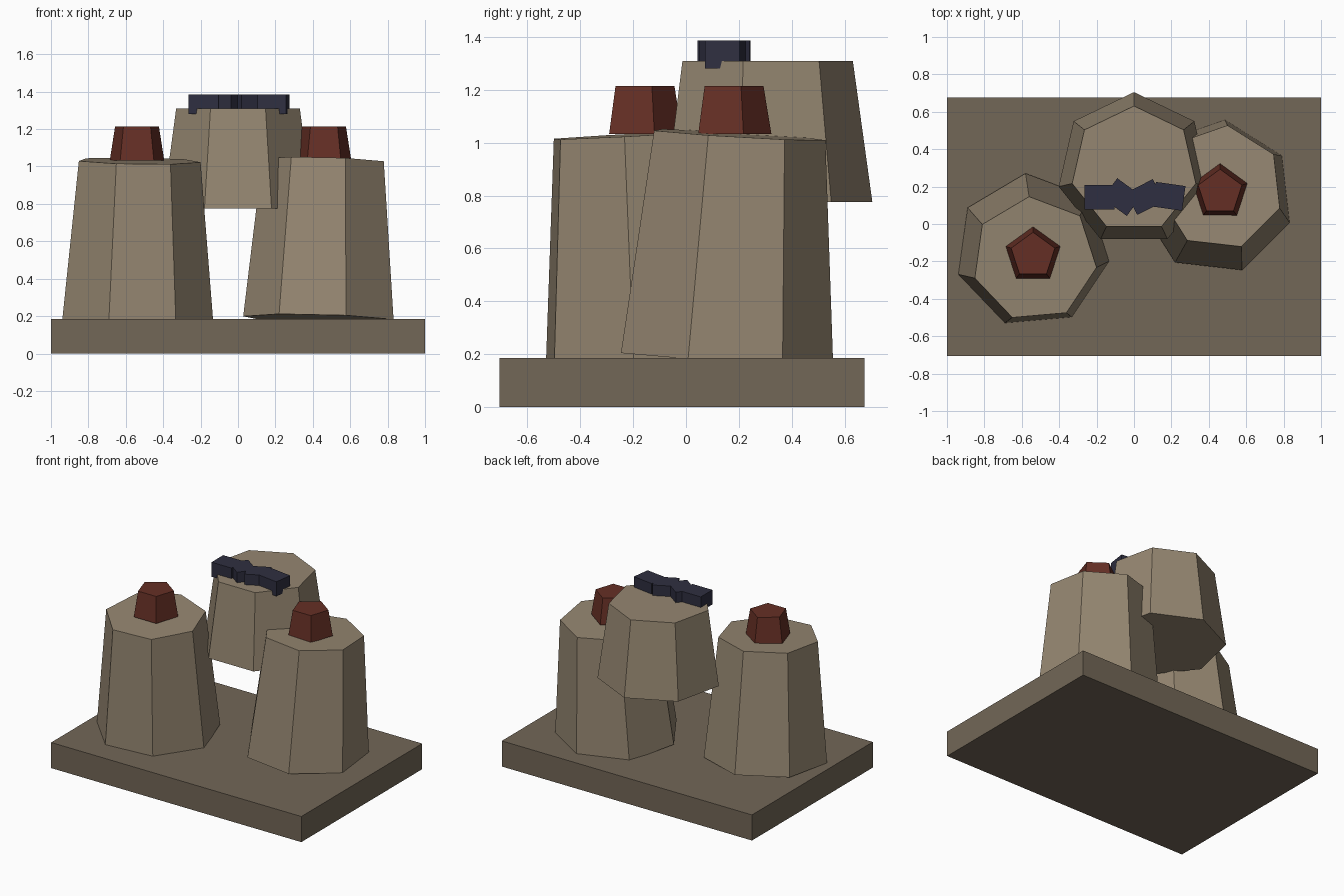
import bpy
from math import cos, sin, radians, tau
from mathutils import Vector

if "Cube" in bpy.data.objects:
    bpy.data.objects.remove(bpy.data.objects["Cube"])


def material(name, rgb):
    m = bpy.data.materials.new(name)
    m.diffuse_color = (*rgb, 1)
    m.use_nodes = True
    m.node_tree.nodes["Principled BSDF"].inputs["Base Color"].default_value = m.diffuse_color
    return m


stone = material("stone", (0.30, 0.24, 0.165))
dark_stone = material("dark_stone", (0.17, 0.135, 0.095))
red = material("red", (0.13, 0.028, 0.018))
navy = material("navy", (0.028, 0.028, 0.052))


def add_mesh(name, verts, faces, mat):
    me = bpy.data.meshes.new(name)
    me.from_pydata(verts, [], faces)
    me.materials.append(mat)
    ob = bpy.data.objects.new(name, me)
    bpy.context.collection.objects.link(ob)
    return ob


def frustum(name, sides, bottom, top, r0, r1, angle, mat):
    """Tapered prism whose axis runs from bottom to top, ends square to it."""
    bottom, top = Vector(bottom), Vector(top)
    tilt = Vector((0, 0, 1)).rotation_difference(top - bottom)
    verts = []
    for centre, r in ((bottom, r0), (top, r1)):
        for i in range(sides):
            a = radians(angle) + tau * i / sides
            verts.append(centre + tilt @ Vector((r * cos(a), r * sin(a), 0)))
    n = sides
    faces = [(i, (i + 1) % n, n + (i + 1) % n, n + i) for i in range(n)]
    faces += [tuple(reversed(range(n))), tuple(range(n, 2 * n))]
    return add_mesh(name, verts, faces, mat)


def box(name, centre, size, turn, mat):
    x, y, z = (s / 2 for s in size)
    corners = [(-x, -y), (x, -y), (x, y), (-x, y)]
    verts = [(a, b, c) for c in (-z, z) for a, b in corners]
    faces = [(3, 2, 1, 0), (4, 5, 6, 7)]
    faces += [(i, (i + 1) % 4, 4 + (i + 1) % 4, 4 + i) for i in range(4)]
    ob = add_mesh(name, verts, faces, mat)
    ob.location = centre
    ob.rotation_euler.z = radians(turn)
    return ob


# Base slab
box("base_slab", (0, -0.015, 0.0925), (2, 1.38, 0.185), 0, dark_stone)

# Seven-sided pillars: two leaning on the slab, one raised behind
frustum("left_pillar", 7, (-0.544, -0.142, 0.185), (-0.532, -0.187, 1.03),
        0.415, 0.335, 95, stone)
frustum("right_pillar", 7, (0.44, 0.145, 0.185), (0.463, 0.195, 1.03),
        0.415, 0.335, -70.7, stone)
frustum("back_pillar", 7, (0, 0.292, 0.775), (0, 0.292, 1.31),
        0.413, 0.339, 90, stone)

# Five-sided caps
for side, x, y in (("left", -0.54, -0.167), ("right", 0.46, 0.17)):
    frustum(side + "_cap", 5, (x, y, 1.033), (x, y, 1.215),
            0.153, 0.123, 90, red)

# Dark band of turned blocks, sunk into the back pillar
blocks = ((-0.185, 0.143, 0), (-0.064, 0.144, -36),
          (0.059, 0.144, 27), (0.187, 0.148, -8))
for i, (x, y, turn) in enumerate(blocks):
    box(f"band_block_{i + 1}", (x, y, 1.3335), (0.16, 0.133, 0.105), turn, navy)
